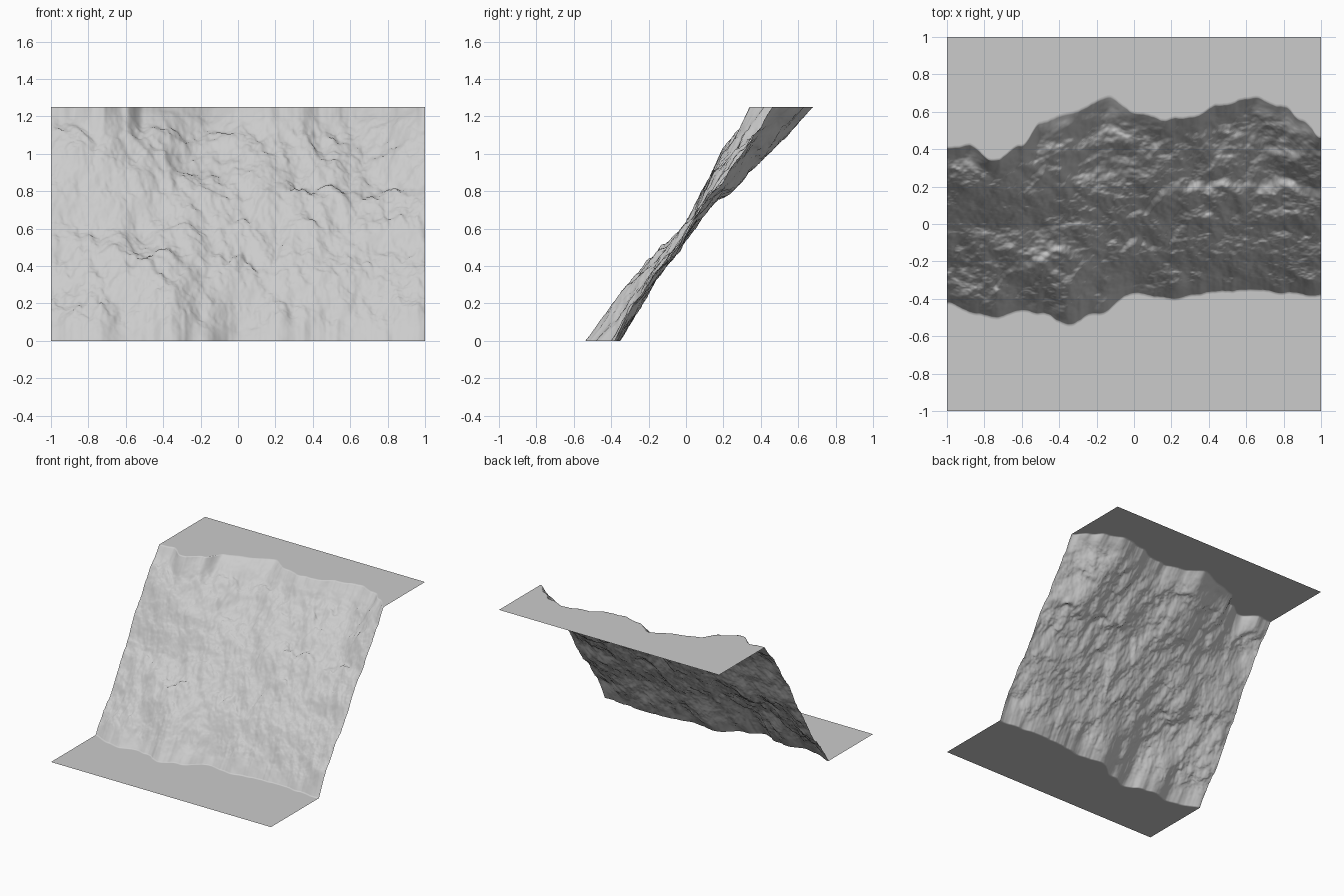
import bpy, math
from mathutils import Vector, noise

if "Cube" in bpy.data.objects:
    bpy.data.objects.remove(bpy.data.objects["Cube"])

TOP = 1.25      # height of the upper plateau
NX, NZ = 270, 200

# Contours of the cliff at several heights, as (x, y)
FOOT = [(-1, -.42), (-.87, -.47), (-.75, -.5), (-.6, -.46), (-.5, -.48), (-.35, -.535), (-.2, -.48),
        (0, -.37), (.2, -.4), (.4, -.365), (.65, -.35), (.8, -.37), (1, -.38)]
LOW = [(-1, -.19), (-.75, -.23), (-.4, -.27), (-.15, -.18), (.1, -.16), (.5, -.16), (1, -.17)]
WAIST = [(-1, -.02), (-.75, -.02), (-.3, -.01), (0, .02), (.4, .03), (1, .01)]
HIGH = [(-1, .14), (-.6, .14), (-.2, .23), (0, .25), (.4, .29), (.65, .32), (1, .23)]
UPPER = [(-1, .28), (-.75, .25), (-.5, .34), (-.13, .48), (.15, .42), (.65, .52), (1, .36)]
RIM = [(-1, .41), (-.87, .42), (-.75, .33), (-.6, .42), (-.5, .54), (-.35, .59), (-.13, .675),
       (.02, .59), (.15, .565), (.3, .57), (.45, .63), (.65, .675), (.8, .63), (.9, .55), (1, .46)]
LEVELS = [(0, FOOT), (.35, LOW), (.6, WAIST), (.9, HIGH), (1.08, UPPER), (TOP, RIM)]
# Ledge lines as (x, z), with depth
LEDGES = [([(-.1, .6), (.05, .68), (.2, .8), (.6, .79), (1, .85)], .024),
          ([(-.8, .15), (-.6, .38), (-.4, .48), (-.15, .33)], .02),
          ([(-.7, 1.1), (-.4, 1.0), (-.1, .85)], .015),
          ([(0, .97), (.2, 1.13), (.45, 1.1), (.75, .98), (1, 1.1)], .018),
          ([(-.2, .4), (0, .45), (.15, .4), (.3, .6)], .015)]


def sample(table, x):
    """Smooth interpolation through a short table."""
    x = min(max(x, table[0][0]), table[-1][0])
    for (x0, y0), (x1, y1) in zip(table, table[1:]):
        if x <= x1:
            t = (x - x0) / (x1 - x0)
            return y0 + (y1 - y0) * t * t * (3 - 2 * t)


def rough(x, y, seed, octaves=7):
    return noise.fractal(Vector((x, y, seed)), .9, 2.1, octaves)


def ledge_offset(x, z):
    total = 0
    for line, depth in LEDGES:
        side = x - line[0][0]
        if line[-1][0] < 1:
            side = min(side, line[-1][0] - x)
        if side <= 0:
            continue
        d = z - sample(line, x) - .04 * rough(x * 8, 0, depth * 900, 4)
        fade = min(1, side / .2) * (.65 + .7 * noise.noise(Vector((x * 6, 3, depth * 500))))
        total += fade * depth * math.tanh(d / .012) * math.exp(-abs(d) / .13)
    return total


def cliff_column(x):
    """Points from the lower flat to the upper flat, never overhanging."""
    levels = [(z, sample(table, x)) for z, table in LEVELS]
    levels[0] = (0, levels[0][1] + .01 * rough(x * 10, 5, 2, 4))
    levels[-1] = (TOP, levels[-1][1] + .014 * rough(x * 10, 9, 7, 4))
    foot, rim = levels[0][1], levels[-1][1]
    column, last = [(x, -1, 0), (x, foot - .012, 0)], foot
    for j in range(NZ + 1):
        z = j / NZ * TOP
        for (z0, y0), (z1, y1) in zip(levels, levels[1:]):
            if z <= z1 + 1e-6:
                y = y0 + (y1 - y0) * (z - z0) / (z1 - z0)
                break
        fade = min(1, z / .14, (TOP - z) / .14)
        y += fade * ledge_offset(x, z)
        last = min(max(y, last + .0003), rim)
        # Rock relief raises and lowers the slope
        relief = .05 * rough(x * 4, last * 5, 3.7) + .016 * rough(x * 8 + last * 3, last * 8, 8.1, 5)
        column.append((x, last, min(max(z + fade * relief, 0), TOP)))
    return column + [(x, rim + .012, TOP), (x, 1, TOP)]


# Terrain sheet: lower flat, cliff, upper flat
verts, faces = [], []
for i in range(NX + 1):
    verts += cliff_column(-1 + 2 * i / NX)
rows = NZ + 5
for i in range(NX):
    for j in range(rows - 1):
        a = i * rows + j
        faces.append((a, a + rows, a + rows + 1, a + 1))

mesh = bpy.data.meshes.new("cliff_terrain")
mesh.from_pydata(verts, [], faces)
mesh.shade_smooth()
mesh.update()
cliff = bpy.data.objects.new("cliff_terrain", mesh)
bpy.context.collection.objects.link(cliff)
